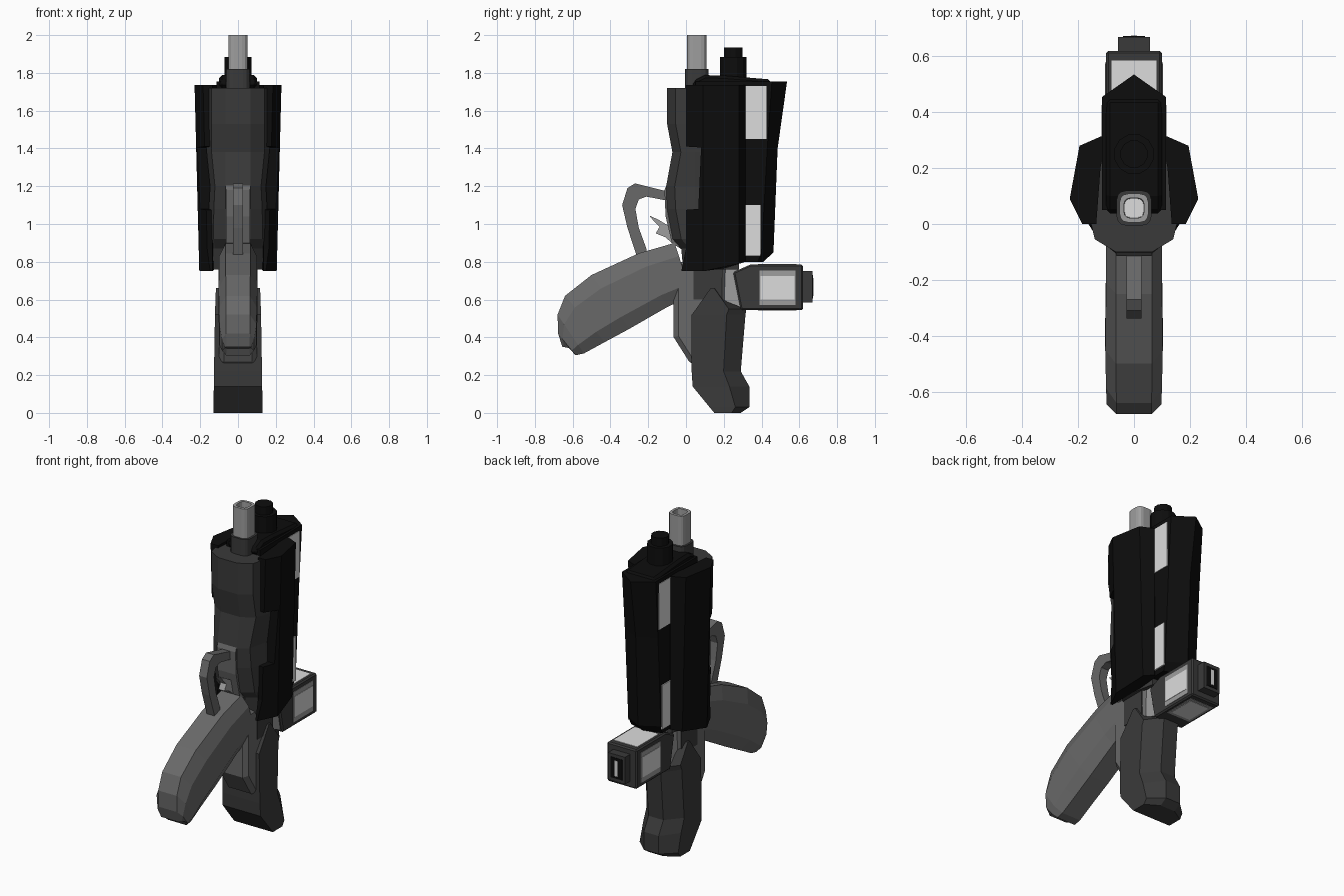
import bpy, bmesh, math

def mat(name, r, g=None, b=None):
    m = bpy.data.materials.new(name)
    m.diffuse_color = (r, g or r, b or r, 1)
    return m

BLACK = mat("black", 0.004)
DARK = mat("dark_grey", 0.042)
GREY = mat("mid_grey", 0.14)
STEEL = mat("steel_grey", 0.34)
LIGHT = mat("light_panel", 0.72)

def finish(name, bm, m):
    bmesh.ops.recalc_face_normals(bm, faces=bm.faces)
    me = bpy.data.meshes.new(name)
    bm.to_mesh(me)
    bm.free()
    me.materials.append(m)
    ob = bpy.data.objects.new(name, me)
    bpy.context.collection.objects.link(ob)
    return ob

def loft(name, rings, m):
    """Skin a row of equal-length point rings and cap both ends."""
    bm = bmesh.new()
    vs = [[bm.verts.new(p) for p in r] for r in rings]
    n = len(vs[0])
    for a, b in zip(vs, vs[1:]):
        for i in range(n):
            j = (i + 1) % n
            bm.faces.new((a[i], a[j], b[j], b[i]))
    bm.faces.new(vs[0])
    bm.faces.new(vs[-1])
    return finish(name, bm, m)

def prism(name, prof, hw, m, bevel=0):
    """Extrude a (y, z) side profile to +-hw in x."""
    ob = loft(name, [[(x, y, z) for y, z in prof] for x in (-hw, hw)], m)
    if bevel:
        b = ob.modifiers.new("chamfer", 'BEVEL')
        b.width, b.segments, b.limit_method, b.angle_limit = bevel, 1, 'ANGLE', math.radians(50)
    return ob

def box(name, x0, x1, y0, y1, z0, z1, m):
    r = [(x0, y0), (x1, y0), (x1, y1), (x0, y1)]
    return loft(name, [[(x, y, z) for x, y in r] for z in (z0, z1)], m)

def sym(half, z):
    """Mirror a half section listed front to back into a closed ring."""
    back = [(-x, y, z) for x, y in reversed(half) if x > 1e-6]
    return [(x, y, z) for x, y in half] + back

def round_square(cx, cy, r, z, n=16, e=0.55):
    s = lambda v: math.copysign(abs(v) ** e, v) if abs(v) > 1e-6 else 0
    a = [2 * math.pi * (i + 0.5) / n for i in range(n)]
    return [(cx + r * s(math.cos(t)), cy + r * s(math.sin(t)), z) for t in a]

# Barrel with open bore, and its collar
loft("barrel", [round_square(0, 0.057, r, z) for r, z in
     ((0.052, 1.75), (0.052, 2.0), (0.036, 2.0), (0.034, 1.93))], STEEL)
loft("bore_bottom", [round_square(0, 0.057, 0.034, z) for z in (1.928, 1.935)], LIGHT)
loft("barrel_collar", [round_square(0, 0.057, 0.064, z) for z in (1.65, 1.82)], DARK)

# Main frame between the shells
frame = [(1.72, -0.1, 0.14), (1.53, -0.1, 0.14), (1.38, -0.072, 0.14), (1.2, -0.105, 0.122),
         (1.08, -0.1, 0.128), (0.92, -0.07, 0.13), (0.87, -0.025, 0.12), (0.76, -0.015, 0.105)]
loft("frame", [sym([(0.065, yf), (w, yf + 0.045), (w + 0.026, 0.05), (w + 0.026, 0.12), (0.1, 0.28)], z)
               for z, yf, w in frame], DARK)

# Side shells, cut back at the front around the frame bulge
shell = [(0.75, -0.025, 0), (0.87, 0, 0), (1.075, 0, 0), (1.08, 0.065, 0),
         (1.405, 0.08, 0), (1.41, 0, 0), (1.735, 0, 0)]
for side, label in ((1, "right"), (-1, "left")):
    rings = []
    for z, yf, _ in shell:
        w = 0.205 + 0.025 * (z - 0.75) / 0.985
        sec = [(w - 0.045 * (1 - yf / 0.09), yf), (w, 0.09), (w - 0.035, 0.28),
               (0.115, 0.315), (0.1, 0.3), (0.12, 0.2), (0.135, max(yf, 0.0) if z > 0.8 else yf)]
        rings.append([(side * x, y, z + (max(0, y - 0.15) * 0.3 if z < 0.8 else 0)) for x, y in sec])
    loft(label + "_shell", rings, BLACK)

# Rear keel with ridged back and sloping top
keel = [(0.80, 0.38, 0.41, 0.105), (0.85, 0.40, 0.463, 0.11), (1.4, 0.43, 0.485, 0.112),
        (1.755, 0.455, 0.535, 0.114)]
loft("keel", [sym([(w, 0.05), (w, ys), (0, yr)], z) for z, ys, yr, w in keel], BLACK)
prism("keel_top", [(0.035, 1.72), (0.04, 1.758), (0.1, 1.788), (0.2, 1.786), (0.45, 1.765), (0.45, 1.72)],
      0.1, BLACK, 0.015)

# Light panels on both keel sides
for s in (1, -1):
    for label, y1, z0, z1 in (("upper", 0.425, 1.45, 1.73), ("lower", 0.395, 0.83, 1.1)):
        x = sorted((s * 0.108, s * 0.1165))
        box(label + "_keel_panel", x[0], x[1], 0.31, y1, z0, z1, LIGHT)

# Guide rod plug above the keel
def ring(r, z, n=12):
    return [(r * math.cos(2 * math.pi * (i + .5) / n), 0.25 + r * math.sin(2 * math.pi * (i + .5) / n), z)
            for i in range(n)]
loft("guide_rod", [ring(r, z) for r, z in
     ((0.073, 1.7), (0.073, 1.885), (0.05, 1.885), (0.05, 1.935))], BLACK)

# Grip: eight-sided sections between its upper and lower edge
grip = [((-0.06, 0.90), (0.03, 0.62), 0.1, 0.065), ((-0.25, 0.845), (-0.10, 0.56), 0.1, 0.065),
        ((-0.5, 0.73), (-0.30, 0.445), 0.103, 0.065), ((-0.64, 0.62), (-0.43, 0.375), 0.1, 0.063),
        ((-0.68, 0.52), (-0.54, 0.315), 0.098, 0.063), ((-0.677, 0.42), (-0.585, 0.305), 0.085, 0.063),
        ((-0.655, 0.35), (-0.61, 0.342), 0.07, 0.06)]
rings = []
for a, b, w, c in grip:
    half = [(c, 0), (w, 0.25), (w, 0.78), (c, 1)]
    pts = half + [(-x, t) for x, t in reversed(half)]
    rings.append([(x, a[0] + (b[0] - a[0]) * t, a[1] + (b[1] - a[1]) * t) for x, t in pts])
loft("grip", rings, GREY)

# Trigger, its housing and guard
prism("trigger_housing", [(-0.1, 1.215), (-0.114, 1.18), (-0.108, 1.04), (-0.075, 0.9), (0, 0.85), (0, 1.215)],
      0.063, GREY)
prism("trigger_guard", [(-0.08, 1.168), (-0.27, 1.215), (-0.31, 1.19), (-0.338, 1.10), (-0.31, 0.98),
      (-0.262, 0.835), (-0.205, 0.82), (-0.21, 0.87), (-0.25, 0.98), (-0.268, 1.08), (-0.25, 1.13),
      (-0.21, 1.145), (-0.08, 1.12)], 0.026, GREY)
prism("trigger", [(-0.195, 1.045), (-0.15, 1.025), (-0.1, 0.995), (-0.075, 0.98), (-0.075, 0.90),
      (-0.11, 0.93), (-0.16, 0.95), (-0.14, 0.985), (-0.17, 1.015)], 0.02, STEEL)

# Lower frame behind the grip
prism("lower_frame", [(-0.065, 0.8), (-0.065, 0.4), (0.03, 0.25), (0.2, 0.25), (0.22, 0.8)],
      0.1, GREY, 0.025)
prism("lower_frame_cover", [(0.04, 0.8), (0.04, 0.6), (0.19, 0.6), (0.19, 0.8)], 0.104, DARK)

# Butt block with chamfered rear
butt = [(0, 0.15, 0.29, 0.13), (0.03, 0.125, 0.335, 0.13), (0.14, 0.035, 0.335, 0.128), (0.22, 0.03, 0.29, 0.127),
        (0.52, 0.03, 0.315, 0.122), (0.55, 0.053, 0.32, 0.121), (0.66, 0.13, 0.16, 0.117)]
loft("butt_block", [sym([(w, yf), (w, yr - 0.35 * (yr - yf)), (0.05, yr)], z)
                    for z, yf, yr, w in butt], DARK)

# Rear lamp: neck, box, end cap and its lit panels
prism("lamp_neck", [(0.17, 0.79), (0.27, 0.79), (0.31, 0.55), (0.19, 0.6)], 0.085, STEEL)
prism("lamp_box", [(0.25, 0.745), (0.34, 0.785), (0.62, 0.785), (0.62, 0.545), (0.29, 0.545)],
      0.1, DARK, 0.008)
box("lamp_cap", -0.057, 0.057, 0.61, 0.67, 0.585, 0.75, DARK)
box("cap_recess", -0.04, 0.04, 0.668, 0.673, 0.605, 0.73, BLACK)
box("cap_slit", -0.01, 0.01, 0.67, 0.675, 0.62, 0.715, LIGHT)
for s in (1, -1):
    a, b, c = (sorted((s * 0.096, s * v)) for v in (0.102, 0.104, 0.1))
    box("lamp_side_rim", *a, 0.39, 0.58, 0.57, 0.755, STEEL)
    box("lamp_side_panel", *b, 0.395, 0.575, 0.60, 0.725, LIGHT)
box("lamp_top_panel", -0.08, 0.08, 0.38, 0.585, 0.78, 0.788, LIGHT)
box("lamp_bottom_rim", -0.08, 0.08, 0.38, 0.585, 0.543, 0.55, STEEL)
box("lamp_bottom_panel", -0.065, 0.065, 0.40, 0.565, 0.541, 0.548, LIGHT)
